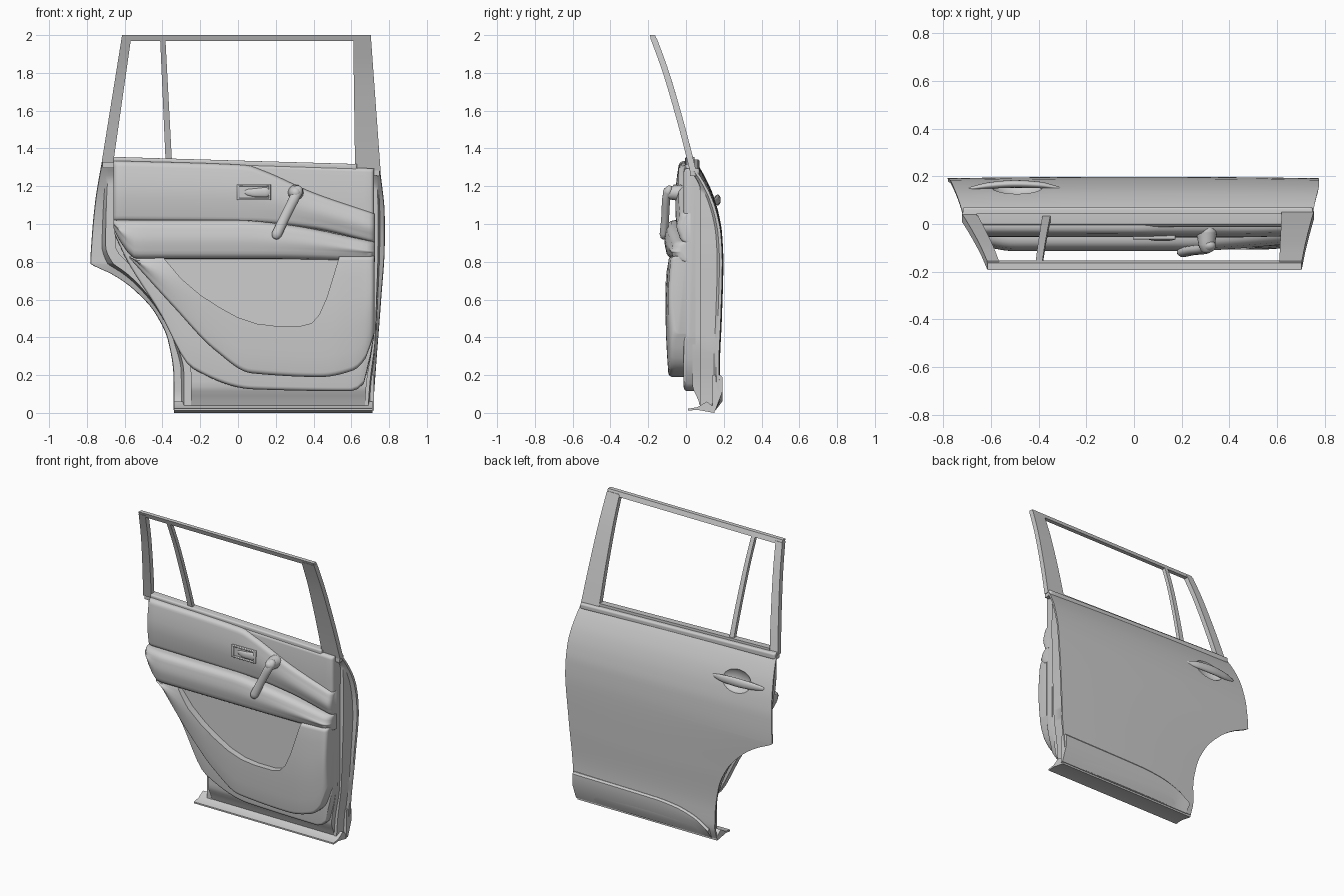
import bpy, bmesh, math
from mathutils import Vector

if "Cube" in bpy.data.objects:
    bpy.data.objects.remove(bpy.data.objects["Cube"])


def curve(*pts):
    """Smooth monotone interpolation through (t, value) points."""
    n = len(pts)
    d = [(pts[i + 1][1] - pts[i][1]) / (pts[i + 1][0] - pts[i][0]) for i in range(n - 1)]
    m = [d[0]] + [0 if a * b <= 0 else 2 * a * b / (a + b) for a, b in zip(d, d[1:])] + [d[-1]]

    def f(t):
        t = min(max(t, pts[0][0]), pts[-1][0])
        i = next((k for k in range(n - 1) if t <= pts[k + 1][0]), n - 2)
        h = pts[i + 1][0] - pts[i][0]
        s = (t - pts[i][0]) / h
        return ((1 + 2 * s) * (1 - s) ** 2 * pts[i][1] + s * (1 - s) ** 2 * h * m[i]
                + s * s * (3 - 2 * s) * pts[i + 1][1] + s * s * (s - 1) * h * m[i + 1])
    return f


def shade(ob, angle=35):
    bpy.ops.object.select_all(action='DESELECT')
    ob.select_set(True)
    bpy.context.view_layer.objects.active = ob
    bpy.ops.object.shade_smooth_by_angle(angle=math.radians(angle))


def loft(name, rings, angle=35):
    """Closed solid through equal-length closed rings."""
    bm = bmesh.new()
    vs = [[bm.verts.new(p) for p in r] for r in rings]
    n = len(vs[0])
    for a, b in zip(vs, vs[1:]):
        for i in range(n):
            bm.faces.new((a[i], a[(i + 1) % n], b[(i + 1) % n], b[i]))
    bm.faces.new(vs[0])
    bm.faces.new(vs[-1])
    bmesh.ops.recalc_face_normals(bm, faces=bm.faces)
    me = bpy.data.meshes.new(name)
    bm.to_mesh(me)
    bm.free()
    ob = bpy.data.objects.new(name, me)
    bpy.context.collection.objects.link(ob)
    shade(ob, angle)
    return ob


def pad(name, x0, x1, lo, hi, front, back, r=0.02, bulge=0.0, n=40):
    """Cushion between lo(x) and hi(x), rounded towards its front."""
    ends = [0, 0.06 * r, 0.25 * r, 0.55 * r, r]
    xs = [x0 + e for e in ends]
    xs += [x0 + r + (x1 - x0 - 2 * r) * i / n for i in range(1, n)]
    xs += [x1 - e for e in reversed(ends)]
    rings = []
    for x in xs:
        a, b, f = lo(x), hi(x), front(x)
        s = 1 if f > back else -1
        q = min(r, (b - a) * 0.45)
        u = 1 - min(1, min(x - x0, x1 - x) / r)
        f -= s * r * (1 - math.sqrt(max(0, 1 - u * u)))
        arc = [(f - s * q * (1 - math.sin(t)), q * (1 - math.cos(t)))
               for t in [k * math.pi / 8 for k in range(5)]]
        mid = [(f + s * bulge * math.sin(math.pi * t), a + q + (b - a - 2 * q) * t)
               for t in (0.15, 0.35, 0.5, 0.65, 0.85)]
        sec = [(back, a)] + [(y, a + dz) for y, dz in arc] + mid \
            + [(y, b - dz) for y, dz in reversed(arc)] + [(back, b)]
        rings.append([(x, y, z) for y, z in sec])
    return loft(name, rings)


def sweep(name, path, ref, flat=1.0, n=16):
    """Round tube through (x, y, z, radius) points, with domed ends."""
    fs = [curve(*[(i, p[k]) for i, p in enumerate(path)]) for k in range(4)]
    m = len(path) - 1
    pos = lambda t: Vector([f(t) for f in fs[:3]])
    rings = []
    N = m * 8
    for i in range(N + 1):
        t = m * i / N
        d = (pos(min(m, t + 0.02)) - pos(max(0, t - 0.02))).normalized()
        u = d.cross(Vector(ref)).normalized()
        v = u.cross(d)
        steps = [(0, 1)]
        if i == 0:
            steps = [(-.95, .3), (-.7, .7), (0, 1)]
        if i == N:
            steps = [(0, 1), (.7, .7), (.95, .3)]
        for off, sc in steps:
            r = fs[3](t)
            rings.append([pos(t) + d * r * off + r * sc * (u * math.cos(a) * flat + v * math.sin(a))
                          for a in [2 * math.pi * k / n for k in range(n)]])
    return loft(name, rings, 50)


def cut(ob, cutter):
    mod = ob.modifiers.new("cut", 'BOOLEAN')
    mod.operation, mod.solver, mod.object = 'DIFFERENCE', 'EXACT', cutter
    bpy.context.view_layer.objects.active = ob
    bpy.ops.object.modifier_apply(modifier=mod.name)
    bpy.data.objects.remove(cutter)
    shade(ob)


# Door body: horizontal sections with crowned skin, flanged jamb and wheel arch
skin = curve((0, .148), (.1, .178), (.25, .174), (.5, .184), (.8, .192), (.95, .185),
             (1.05, .168), (1.15, .138), (1.25, .09), (1.315, .048))
left = curve((0, -.34), (.2, -.342), (.38, -.37), (.53, -.44), (.66, -.56), (.73, -.66),
             (.785, -.775), (.79, -.782), (.9, -.776), (1.1, -.757), (1.315, -.72))
right = curve((0, .713), (.3, .735), (.6, .758), (.9, .777), (1.05, .777), (1.315, .752))
left_in = curve((0, -.25), (.22, -.25), (.36, -.295), (.55, -.4), (.75, -.54), (.88, -.65), (1.315, -.66))
right_in = curve((0, .67), (.15, .68), (.4, .715), (1.315, .72))
inner = curve((0, .09), (.08, .06), (.14, .035), (1.315, .03))
zs = sorted([.015 + 1.3 * i / 52 for i in range(53)] + [.75, .775, .785, .79])
body = []
for z in zs:
    y, L, R, Li, Ri = skin(z), left(z), right(z), left_in(z), right_in(z)
    yj, yi = min(.075, y - .03), min(inner(z), y - .035)
    R1, R2 = R + (Ri - R) * .45, R + (Ri - R) * .6
    L1, L2 = L + (Li - L) * .45, L + (Li - L) * .6
    sec = [(L + (R - L) * t / 16, y + .006 * (1 - (t / 8 - 1) ** 2)) for t in range(17)]
    sec += [(R - .003, y - .015), (R1, y - .027), (R2, yj), (Ri, yj - .002), (Ri, yi),
            (Li, yi), (Li, yj - .002), (L2, yj), (L1, y - .027), (L + .003, y - .015)]
    w = max(0, (z - .8) / .515)
    body.append([(x, yy, z - .03 * x * w) for x, yy in sec])
door = loft("door_body", body)

# Scooped cup behind the outer handle
bpy.ops.mesh.primitive_uv_sphere_add(segments=32, ring_count=16, radius=1, location=(-.49, .175, 1.14))
cup = bpy.context.object
cup.scale = (.115, .065, .085)
shade(cup)
cut(door, cup)

# Outer handle, sill cladding and sill lip
sweep("outer_handle", [(-.68, .15, 1.125, .014), (-.6, .162, 1.127, .025), (-.5, .168, 1.127, .029),
                       (-.4, .164, 1.124, .025), (-.315, .15, 1.12, .012)], (0, 0, 1), .55)
hi = curve((-.3, .08), (-.2, .14), (-.05, .18), (.1, .193), (.72, .2))
loft("sill_cladding", [[(x, .14, .012), (x, .155, .012), (x, .192, min(.11, hi(x) - .02)),
                        (x, .193, hi(x) - .012), (x, .183, hi(x)), (x, .14, hi(x))]
                       for x in [-.3 + 1.02 * i / 30 for i in range(31)]], 25)
loft("sill_lip", [[(x, .01, .012), (x, .06, .016), (x, .15, .0), (x, .15, .03), (x, .11, .06),
                   (x, .06, .03), (x, .01, .022)] for x in (-.34, .18, .713)])

# Window frame: bars follow the inward lean of the glass
lean = curve((1.27, .04), (1.45, -.005), (1.65, -.06), (1.82, -.112), (2.0, -.178))


def bar(name, z0, z1, xa0, xb0, xa1, xb1, depth=.017):
    rings = []
    for i in range(15):
        t = i / 14
        z = z0 + (z1 - z0) * t
        a, b, y = xa0 + (xa1 - xa0) * t, xb0 + (xb1 - xb0) * t, lean(z)
        rings.append([(a, y - depth, z), (b, y - depth, z), (b, y + depth, z), (a, y + depth, z)])
    return loft(name, rings)


bar("rear_pillar", 1.325, 1.985, -.722, -.66, -.616, -.566)
bar("front_pillar", 1.28, 1.985, .62, .755, .61, .704)
bar("window_divider", 1.3, 1.975, -.382, -.348, -.412, -.384, .013)
bar("top_rail", 1.969, 2.0, -.619, .704, -.614, .703, .014)

# Belt mouldings along the bottom of the window
slope = lambda a, b: (lambda x: a + (b - a) * (x + .72) / 1.47)
const = lambda v: (lambda x: v)
pad("belt_seal", -.66, .63, slope(1.29, 1.25), slope(1.357, 1.314), const(-.005), .045, .01)
pad("outer_belt_strip", -.718, .75, slope(1.298, 1.255), slope(1.342, 1.295), const(.072), .02, .012)

# Inner trim card
pad("trim_card", -.655, .72,
    curve((-.655, .95), (-.59, .81), (-.42, .54), (-.24, .235), (.08, .125), (.6, .115), (.67, .16), (.72, .4)),
    slope(1.34, 1.293), const(-.012), .05, .02)

# Upper pad with the swept-down shoulder
pad("upper_pad", -.66, .724, curve((-.66, 1.015), (.1, 1.005), (.4, .975), (.724, .9)),
    curve((-.66, 1.335), (.04, 1.312), (.14, 1.28), (.4, 1.165), (.724, 1.055)),
    curve((-.66, -.04), (.4, -.042), (.724, -.035)), .02, .03, .014)

# Armrest band
pad("armrest", -.66, .726, curve((-.66, .98), (-.62, .9), (-.54, .815), (.2, .815), (.726, .8)),
    curve((-.66, 1.02), (.0, 1.02), (.25, .998), (.726, .905)),
    curve((-.66, -.08), (-.5, -.106), (.2, -.106), (.726, -.07)), 0, .045, .008)

# Lower pad with map pocket
lower = pad("lower_pad", -.575, .722,
            curve((-.575, .82), (-.34, .56), (-.12, .33), (.07, .21), (.44, .19), (.61, .225), (.67, .28), (.722, .42)),
            const(.83), curve((-.575, -.065), (-.3, -.094), (.5, -.094), (.722, -.08)), 0, .024, .014, 56)
outline = [(-.41, .84), (-.3, .71), (-.2, .625), (-.1, .56), (0, .505), (.1, .472), (.2, .46),
           (.33, .46), (.39, .475), (.43, .52), (.47, .61), (.54, .84)]
cut(lower, loft("pocket_cutter", [[(x, -.3, z) for x, z in outline],
                                  [(x, -.055 - .03 * (.83 - z), z) for x, z in outline]]))

# Pull handle
sweep("pull_handle_boss", [(.305, -.03, 1.165, .043), (.305, -.08, 1.165, .036), (.305, -.09, 1.165, .034)], (1, 0, 0))
sweep("pull_handle", [(.315, -.092, 1.175, .03), (.295, -.105, 1.13, .027), (.25, -.11, 1.04, .026),
                      (.205, -.118, .945, .027)], (1, 0, 0), .8)


# Inner latch: bezel bars, backing plate and lever
def block(name, x, y, z, sx, sy, sz, bev=.004):
    bpy.ops.mesh.primitive_cube_add(size=1, location=(x, y, z))
    ob = bpy.context.object
    ob.name = name
    ob.scale = (sx, sy, sz)
    bpy.ops.object.transform_apply(location=False, rotation=False, scale=True)
    mod = ob.modifiers.new("bevel", 'BEVEL')
    mod.width, mod.segments = bev, 2
    shade(ob)


for s in (-1, 1):
    block("latch_bezel_rail", .085, -.056, 1.168 + s * .036, .18, .02, .012)
    block("latch_bezel_end", .085 + s * .083, -.056, 1.168, .014, .02, .078)
block("latch_plate", .085, -.05, 1.168, .16, .014, .066)
sweep("latch_lever", [(.05, -.056, 1.168, .016), (.09, -.062, 1.166, .022), (.15, -.06, 1.168, .026)], (0, 0, 1), .4)
